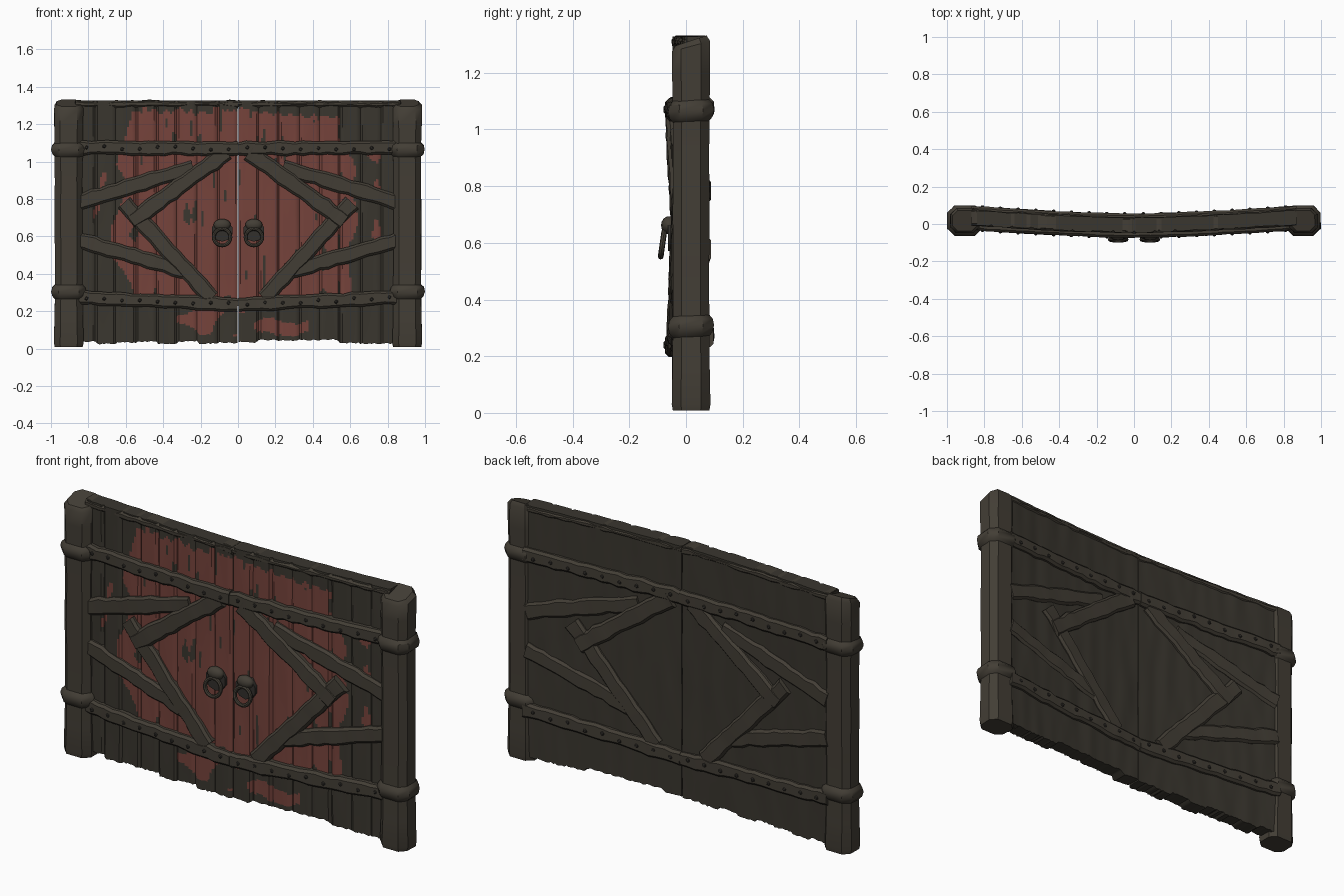
import bpy, bmesh, math, random
from mathutils import Vector, Matrix, noise

if "Cube" in bpy.data.objects:
    bpy.data.objects.remove(bpy.data.objects["Cube"])

random.seed(7)


def material(name, rgb):
    m = bpy.data.materials.new(name)
    m.diffuse_color = (*rgb, 1)
    m.use_nodes = True
    m.node_tree.nodes["Principled BSDF"].inputs["Base Color"].default_value = m.diffuse_color
    return m


BEAM = material("beam_wood", (0.056, 0.048, 0.036))
PLANK = material("plank_wood", (0.042, 0.037, 0.028))
RED = material("faded_red_paint", (0.18, 0.056, 0.044))
IRON = material("dark_iron", (0.032, 0.029, 0.025))


def bend(x):
    """Backward sweep of the gate towards the posts."""
    return 0.04 * (abs(x) / 0.85) ** 1.5


def make(name, verts, faces, mats, rule=None):
    me = bpy.data.meshes.new(name)
    me.from_pydata(verts, [], faces)
    bm = bmesh.new()
    bm.from_mesh(me)
    bmesh.ops.recalc_face_normals(bm, faces=bm.faces)
    bm.normal_update()
    if rule:
        for f in bm.faces:
            f.material_index = rule(f)
    bm.to_mesh(me)
    bm.free()
    for m in mats:
        me.materials.append(m)
    ob = bpy.data.objects.new(name, me)
    bpy.context.collection.objects.link(ob)
    bpy.ops.object.select_all(action='DESELECT')
    ob.select_set(True)
    bpy.context.view_layer.objects.active = ob
    bpy.ops.object.shade_smooth_by_angle(angle=math.radians(38))
    return ob


def loft(name, rings, mat):
    n = len(rings[0])
    verts = [v for r in rings for v in r]
    faces = [(a * n + i, a * n + (i + 1) % n, (a + 1) * n + (i + 1) % n, (a + 1) * n + i)
             for a in range(len(rings) - 1) for i in range(n)]
    faces += [tuple(range(n)), tuple(range(len(verts) - n, len(verts)))]
    return make(name, verts, faces, [mat])


def octagon(hx, hy, c):
    """Rectangle outline with chamfered corners."""
    return [(hx, -hy + c), (hx, hy - c), (hx - c, hy), (-hx + c, hy),
            (-hx, hy - c), (-hx, -hy + c), (-hx + c, -hy), (hx - c, -hy)]


def beam(name, p, q, width, front, back, seg=14):
    """Rough timber in the x-z plane that follows the bend."""
    p, q = Vector(p), Vector(q)
    d = (q - p).normalized()
    side = Vector((-d.y, d.x))
    mid, depth = (front + back) / 2, (back - front) / 2
    rings = []
    for k in range(seg + 1):
        c = p.lerp(q, k / seg) + side * random.uniform(-0.003, 0.003)
        w = width / 2 + random.uniform(-0.004, 0.004)
        ring = []
        for a, b in octagon(w, depth + random.uniform(-0.003, 0.002), 0.012):
            s = c + side * a
            ring.append((s.x, mid + b + bend(s.x), s.y))
        rings.append(ring)
    return loft(name, rings, BEAM)


def painted(x, z):
    """Weathered paint with ragged, streaky edges."""
    n = noise.noise(Vector((x * 10, 3.1, z * 5)))
    fleck = noise.noise(Vector((x * 38, 8.2, z * 5)))
    if fleck > 0.52:
        return False
    if z > 1.1:
        return abs(x + 0.01) < 0.56 + 0.1 * n and z < 1.27 - 0.07 * max(0, x) + 0.04 * fleck
    if z > 0.25:
        return abs(x) < 0.65 - 0.55 * max(0, 0.48 - z) + 0.2 * n and z > 0.27 + 0.03 * fleck
    return 0.07 < z and abs(x) < 0.38 and noise.noise(Vector((x * 7, 1.7, z * 9))) > 0.2


# Door leaves: grooved planks with a ragged lower edge
NX, NZ, PER = 72, 108, 9


def door(name, sgn):
    verts, faces = [], []
    low = [random.uniform(0.02, 0.045) for _ in range(NX // PER + 1)]
    rag = [low[i // PER] + random.uniform(0, 0.008) for i in range(NX + 1)]
    lift = [random.uniform(-0.003, 0.003) for _ in range(NX // PER + 1)]
    for back in (0, 1):
        for i in range(NX + 1):
            x = sgn * (0.002 + 0.87 * i / NX)
            for j in range(NZ + 1):
                z = rag[i] + (1.328 - rag[i]) * j / NZ
                wob = 0.004 * noise.noise(Vector((x * 14, back * 5, z * 3)))
                groove = 0.009 if i % PER == 0 else 0
                y = 0.033 + wob if back else -0.045 + wob + groove + lift[i // PER]
                verts.append((x, y + bend(x), z))
    h, off = NZ + 1, (NX + 1) * (NZ + 1)
    for i in range(NX):
        for j in range(NZ):
            a = i * h + j
            quad = (a, a + h, a + h + 1, a + 1)
            faces += [quad, tuple(v + off for v in quad)]
        for a in (i * h, i * h + NZ):
            faces.append((a, a + h, a + h + off, a + off))
    for j in range(NZ):
        for a in (j, NX * h + j):
            faces.append((a, a + 1, a + 1 + off, a + off))

    def rule(f):
        c = f.calc_center_median()
        return int(f.normal.y < -0.3 and c.y < bend(c.x) - 0.02 and painted(c.x, c.z))
    make(name, verts, faces, [PLANK, RED], rule)


# Rivet heads on both faces of a rail
def rivets(name, sgn, z0, z1, front, back):
    bm = bmesh.new()
    for k in range(9):
        x = 0.05 + 0.095 * k
        z = z0 + (z1 - z0) * x / 0.86 + random.uniform(-0.01, 0.01)
        for y in (front, back):
            m = Matrix.Translation((sgn * x, y + bend(x), z)) @ Matrix.Diagonal((1, 0.8, 1, 1))
            bmesh.ops.create_icosphere(bm, subdivisions=1, radius=0.011, matrix=m)
    me = bpy.data.meshes.new(name)
    bm.to_mesh(me)
    bm.free()
    me.materials.append(IRON)
    bpy.context.collection.objects.link(bpy.data.objects.new(name, me))


def post_ring(cx, z, s, slope=0.0, jit=0.002):
    return [(cx + a * s + random.uniform(-jit, jit), 0.018 + b * s,
             z + slope * (b - 0.068)) for a, b in octagon(0.077, 0.067, 0.032)]


def finish(name, mat):
    ob = bpy.context.object
    ob.name = name
    ob.data.materials.append(mat)
    bpy.ops.object.shade_smooth_by_angle(angle=math.radians(40))
    return ob


BRACES = {  # outer/inner ends of the four braces on each leaf
    "upper_brace": ((0.86, 0.78), (0.24, 0.97), 0.085, -0.064, 0.046),
    "upper_diagonal": ((0.06, 1.05), (0.57, 0.68), 0.09, -0.072, 0.054),
    "lower_brace": ((0.86, 0.58), (0.26, 0.41), 0.085, -0.064, 0.046),
    "lower_diagonal": ((0.14, 0.27), (0.61, 0.78), 0.09, -0.069, 0.051),
}

for sgn, tag in ((-1, "left"), (1, "right")):
    door(f"{tag}_door_planks", sgn)
    for part, (p, q, w, yf, yb) in BRACES.items():
        beam(f"{tag}_{part}", (sgn * p[0], p[1]), (sgn * q[0], q[1]), w, yf, yb)
    # Horizontal rails
    for part, z0, z1 in (("upper_rail", 1.07, 1.075), ("lower_rail", 0.235, 0.275)):
        beam(f"{tag}_{part}", (sgn * 0.001, z0), (sgn * 0.87, z1), 0.075, -0.074, 0.056, 20)
        rivets(f"{tag}_{part}_rivets", sgn, z0, z1, -0.073, 0.055)
    # Thin cap along the top edge
    beam(f"{tag}_top_cap", (sgn * 0.001, 1.308), (sgn * 0.87, 1.308), 0.036, -0.05, 0.038, 20)

    # Post with sloped top and bulging bands
    cx = sgn * 0.905
    prof = [(0.008, 0.96), (0.03, 1.02), (0.16, 0.98), (0.3, 0.96), (0.5, 0.95), (0.7, 0.97),
            (0.9, 0.95), (1.07, 0.97), (1.2, 1.0)]
    rings = [post_ring(cx, z, s) for z, s in prof]
    rings += [post_ring(cx, 1.312, 1.0, 0.27), post_ring(cx, 1.332, 0.82, 0.27)]
    loft(f"{tag}_post", rings, BEAM)
    for part, zc in (("upper_band", 1.07), ("lower_band", 0.31)):
        loft(f"{tag}_post_{part}", [post_ring(cx, zc + dz, s, 0.05) for dz, s in
             ((-0.04, 0.94), (-0.025, 1.13), (0, 1.21), (0.022, 1.14), (0.038, 0.94))], BEAM)

    # Knocker: back plate, boss and hanging ring
    hx = sgn * 0.085
    bpy.ops.mesh.primitive_cylinder_add(vertices=10, radius=0.058, depth=0.03,
                                        location=(hx, -0.048, 0.63), rotation=(math.pi / 2, 0, 0))
    finish(f"{tag}_knocker_plate", IRON)
    bpy.ops.mesh.primitive_uv_sphere_add(segments=12, ring_count=8, radius=1,
                                         location=(hx, -0.06, 0.662))
    ob = bpy.context.object
    ob.scale = (0.046, 0.028, 0.032)
    finish(f"{tag}_knocker_boss", BEAM)
    bpy.ops.mesh.primitive_torus_add(major_segments=20, minor_segments=8, major_radius=0.045,
                                     minor_radius=0.01, location=(hx, -0.083, 0.596),
                                     rotation=(math.pi / 2 - 0.14, 0, 0))
    finish(f"{tag}_knocker_ring", BEAM)
